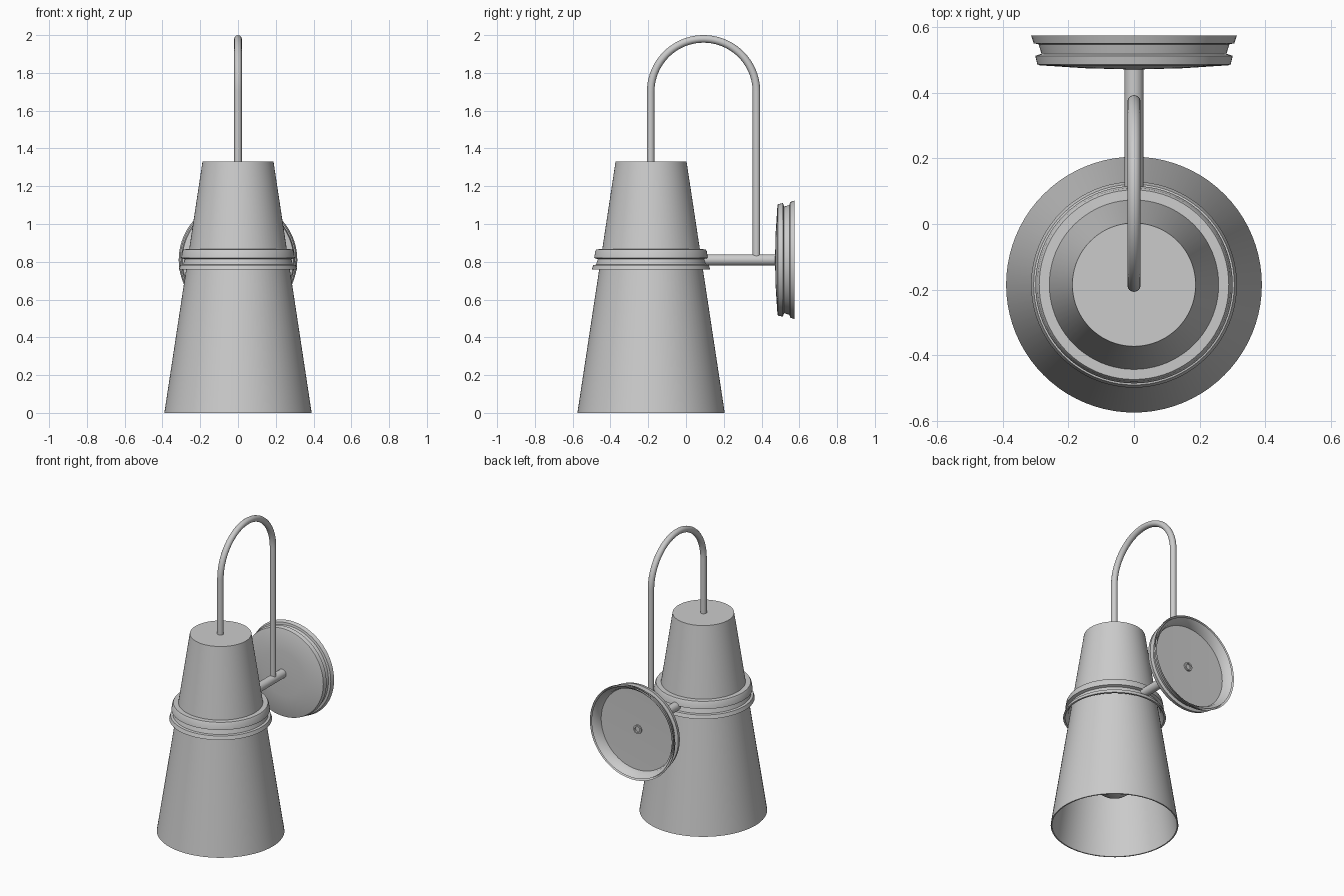
import bpy, bmesh
from math import pi, radians, cos, sin
from mathutils import Matrix

cube = bpy.data.objects.get("Cube")
if cube:
    bpy.data.objects.remove(cube, do_unlink=True)

SHADE_Y = -0.185   # axis of the lamp shade
PLATE_Y = 0.575    # wall side of the backplate
ARM_Z = 0.81       # height of the arm and backplate centre

# Single painted metal colour
metal = bpy.data.materials.new("grey_metal")
metal.use_nodes = True
GREY = (0.6, 0.6, 0.6, 1)
metal.diffuse_color = GREY
metal.node_tree.nodes["Principled BSDF"].inputs["Base Color"].default_value = GREY


def finish(obj):
    obj.data.materials.clear()
    obj.data.materials.append(metal)
    bpy.ops.object.select_all(action="DESELECT")
    obj.select_set(True)
    bpy.context.view_layer.objects.active = obj
    bpy.ops.object.shade_smooth_by_angle(angle=radians(30))


def lathe(name, profile, location, tilt=0, closed=False, steps=80):
    """Spin (radius, height) points about the local z axis."""
    bm = bmesh.new()
    verts = [bm.verts.new((r, 0, h)) for r, h in profile]
    pairs = list(zip(verts, verts[1:]))
    if closed:
        pairs.append((verts[-1], verts[0]))
    edges = [bm.edges.new(p) for p in pairs]
    bmesh.ops.spin(bm, geom=verts + edges, cent=(0, 0, 0), axis=(0, 0, 1),
                   angle=2 * pi, steps=steps, use_duplicate=False)
    bmesh.ops.remove_doubles(bm, verts=bm.verts, dist=1e-5)
    bmesh.ops.recalc_face_normals(bm, faces=bm.faces)
    bm.transform(Matrix.Rotation(tilt, 4, "X"))
    mesh = bpy.data.meshes.new(name)
    bm.to_mesh(mesh)
    bm.free()
    obj = bpy.data.objects.new(name, mesh)
    obj.location = location
    bpy.context.collection.objects.link(obj)
    finish(obj)
    return obj


def rod(name, points, radius):
    """Sweep a round rod along a path."""
    curve = bpy.data.curves.new(name, "CURVE")
    curve.dimensions = "3D"
    curve.bevel_depth = radius
    curve.bevel_resolution = 6
    curve.use_fill_caps = True
    spline = curve.splines.new("POLY")
    spline.points.add(len(points) - 1)
    for p, co in zip(spline.points, points):
        p.co = (*co, 1)
    obj = bpy.data.objects.new(name, curve)
    bpy.context.collection.objects.link(obj)
    bpy.ops.object.select_all(action="DESELECT")
    obj.select_set(True)
    bpy.context.view_layer.objects.active = obj
    bpy.ops.object.convert(target="MESH")
    finish(bpy.context.view_layer.objects.active)


# Tapered shade: thin wall, open below, closed on top
lathe("shade", [(0, 1.33), (0.188, 1.33), (0.39, 0), (0.382, 0),
                (0.181, 1.322), (0, 1.322)], (0, SHADE_Y, 0))

# Stepped rim shared by the collar and the backplate
rim = [(0.314, 0), (0.306, 0.024), (0.291, 0.027), (0.282, 0.056),
       (0.301, 0.062)]

# Collar round the shade, hollow below
lathe("collar", rim + [(0.295, 0.098), (0.289, 0.108), (0.258, 0.109),
                       (0.262, 0.096), (0.275, 0.05), (0.283, 0.024),
                       (0.302, 0)],
      (0, SHADE_Y, 0.758), closed=True)

# Backplate with a slightly domed front and a dished back
lathe("backplate", rim + [(0.295, 0.088), (0.288, 0.091), (0.15, 0.1),
                          (0, 0.104), (0, 0.065), (0.272, 0.06),
                          (0.28, 0.024), (0.302, 0)],
      (0, PLATE_Y, ARM_Z), tilt=pi / 2)

# Hollow arm from the collar through the backplate
lathe("arm", [(0.029, 0.055), (0.029, 0.49), (0.019, 0.49), (0.019, 0.055)],
      (0, PLATE_Y, ARM_Z), tilt=pi / 2, closed=True, steps=32)

# Gooseneck rod: up from the shade, over, and down to the arm
mid_y, bend, bend_z = 0.093, 0.28, 1.70
arc = [(0, mid_y - bend * cos(pi * i / 40), bend_z + bend * sin(pi * i / 40))
       for i in range(41)]
rod("gooseneck", [(0, mid_y - bend, 1.325)] + arc + [(0, mid_y + bend, ARM_Z + 0.02)], 0.02)

# Bulb and its socket inside the shade
bulb_r, bulb_z = 0.145, 0.355
globe = [(bulb_r * sin(radians(a)), bulb_z - bulb_r * cos(radians(a)))
         for a in range(0, 121, 8)]
lathe("bulb", globe + [(0.1, 0.5), (0.075, 0.58), (0.065, 0.66), (0, 0.66)],
      (0, SHADE_Y, 0), steps=48)
lathe("socket", [(0, 0.64), (0.08, 0.64), (0.08, 0.9), (0.03, 0.94),
                 (0.03, 1.325), (0, 1.325)], (0, SHADE_Y, 0), steps=40)
